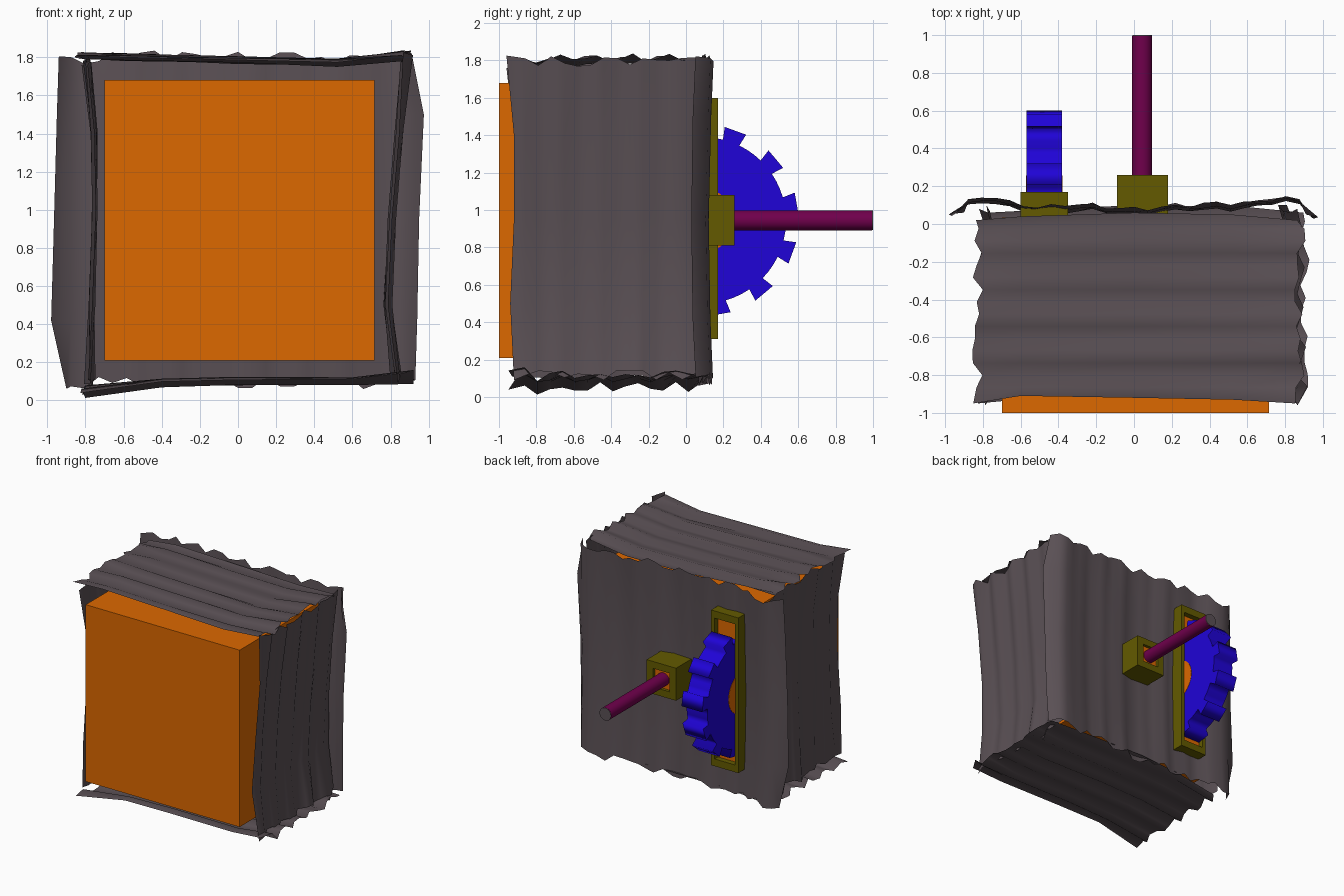
import bpy, bmesh, math, random
from mathutils import Matrix, Vector

if "Cube" in bpy.data.objects:
    bpy.data.objects.remove(bpy.data.objects["Cube"])

random.seed(7)


def mat(name, rgb):
    m = bpy.data.materials.new(name)
    m.diffuse_color = (*rgb, 1)
    m.use_nodes = True
    m.node_tree.nodes["Principled BSDF"].inputs["Base Color"].default_value = m.diffuse_color
    return m


ORANGE = mat("orange", (0.72, 0.14, 0.0))
GREY = mat("warm grey", (0.102, 0.080, 0.090))
BLUE = mat("blue", (0.014, 0.001, 0.68))
OLIVE = mat("olive", (0.125, 0.102, 0.0))
PLUM = mat("plum", (0.16, 0.0, 0.072))


def finish(name, bm, material, smooth=None):
    me = bpy.data.meshes.new(name)
    bm.to_mesh(me)
    bm.free()
    ob = bpy.data.objects.new(name, me)
    bpy.context.collection.objects.link(ob)
    me.materials.append(material)
    if smooth:
        bpy.ops.object.select_all(action='DESELECT')
        ob.select_set(True)
        bpy.context.view_layer.objects.active = ob
        bpy.ops.object.shade_smooth_by_angle(angle=math.radians(smooth))
    return ob


def box(name, lo, hi, material):
    bm = bmesh.new()
    bmesh.ops.create_cube(bm, size=1)
    for v in bm.verts:
        v.co = [l + (c + 0.5) * (h - l) for c, l, h in zip(v.co, lo, hi)]
    return finish(name, bm, material)


def lerp(points, t):
    for (a, va), (b, vb) in zip(points, points[1:]):
        if t <= b:
            return va + (vb - va) * max(0, t - a) / (b - a)
    return points[-1][1]


# Rough pleated sheet: pleat lines step along u, run along v, rise by offset
def sheet(name, place, u0, u1, count, stations, wave, profile, rag, bulge):
    bm = bmesh.new()
    rows = []
    last = len(stations) - 1
    for i in range(count):
        u = u0 + (u1 - u0) * i / (count - 1)
        rise = wave * math.sin(i * 2.1) * random.uniform(0.5, 1) + lerp(profile, u)
        row = []
        for j, (v, base) in enumerate(stations):
            end = j in (0, last)
            vv = v + (random.uniform(-rag, rag) if end else 0)
            off = base + rise + random.uniform(-1, 1) * wave * (0.7 if end else 0.25)
            edge = i in (0, count - 1)
            uu = u + (bulge[j][i > 0] if edge else 0)
            row.append(bm.verts.new(place(uu, vv, off)))
        rows.append(row)
    for a, b in zip(rows, rows[1:]):
        for j in range(last):
            bm.faces.new((a[j], a[j + 1], b[j + 1], b[j]))
    # Turn the sheet outward from the body
    bmesh.ops.recalc_face_normals(bm, faces=bm.faces)
    core = Vector((0, -0.45, 0.93))
    if sum(f.normal.dot(f.calc_center_median() - core) for f in bm.faces) < 0:
        bmesh.ops.reverse_faces(bm, faces=bm.faces)
    return finish(name, bm, GREY, 80)


# Square frame open to the back, with a floor inside
def frame(name, lo, hi, wall_x, wall_z, floor):
    bm = bmesh.new()
    y0, y1 = lo[1], hi[1]

    def ring(y, ix, iz):
        a, b, c, d = lo[0] + ix, hi[0] - ix, lo[2] + iz, hi[2] - iz
        return [bm.verts.new((x, y, z)) for x, z in ((a, c), (b, c), (b, d), (a, d))]
    loops = [ring(y0, 0, 0), ring(y1, 0, 0), ring(y1, wall_x, wall_z), ring(y0, wall_x, wall_z)]
    for a, b in zip(loops, loops[1:] + loops[:1]):
        for k in range(4):
            n = (k + 1) % 4
            bm.faces.new((a[k], a[n], b[n], b[k]))
    bmesh.ops.recalc_face_normals(bm, faces=bm.faces)
    finish(name, bm, OLIVE)
    box(name + "_floor", (lo[0] + wall_x, y0, lo[2] + wall_z),
        (hi[0] - wall_x, floor, hi[2] - wall_z), ORANGE)


def cylinder(name, radius, length, centre, axis, material):
    bm = bmesh.new()
    bmesh.ops.create_cone(bm, cap_ends=True, segments=32, radius1=radius, radius2=radius, depth=length)
    turn = Matrix.Rotation(math.pi / 2, 4, 'Y') if axis == 'x' else Matrix.Rotation(-math.pi / 2, 4, 'X')
    bm.transform(Matrix.Translation(centre) @ turn)
    return finish(name, bm, material, 40)


# Main body
box("body", (-0.70, -1.0, 0.21), (0.715, 0.035, 1.68), ORANGE)

# Wrapping sheets
FLAT = [(-0.95, 0), (0.06, 0)]
DIP = [(-0.95, 0.01), (-0.7, -0.012), (-0.2, -0.008), (0.06, 0.01)]
END = [(-0.02, -0.02), (0.02, 0.0), (0.01, 0.02), (0.0, 0.01), (-0.02, -0.02)]
SIDE = [(0.01, 0.05), (-0.01, 0.05), (0.01, 0.02), (0.01, 0.01), (-0.03, 0.03)]
sheet("top_sheet", lambda u, v, o: (v, u, o), -0.93, 0.04, 16,
      [(-0.83, 1.805), (-0.6, 1.805), (0, 1.785), (0.52, 1.775), (0.88, 1.81)], 0.027, FLAT, 0.03, END)
sheet("bottom_sheet", lambda u, v, o: (v, u, o), -0.93, 0.08, 16,
      [(-0.80, 0.05), (-0.4, 0.095), (0, 0.105), (0.6, 0.105), (0.90, 0.12)], 0.027, DIP, 0.03, END)
sheet("left_sheet", lambda u, v, o: (o, u, v), -0.93, 0.05, 15,
      [(0.09, -0.775), (0.5, -0.765), (1.0, -0.75), (1.4, -0.755), (1.77, -0.79)], 0.024, FLAT, 0.03, SIDE)
sheet("right_sheet", lambda u, v, o: (o, u, v), -0.93, 0.05, 15,
      [(0.12, 0.83), (0.5, 0.785), (0.95, 0.81), (1.4, 0.845), (1.80, 0.88)], 0.026, FLAT, 0.03, SIDE)
CURL = [(-0.95, 0.055), (-0.88, 0.11), (-0.78, 0.135), (-0.66, 0.10), (-0.5, 0.075), (-0.2, 0.085),
        (0, 0.06), (0.2, 0.085), (0.5, 0.09), (0.68, 0.11), (0.8, 0.135), (0.9, 0.105), (0.95, 0.05)]
sheet("back_sheet", lambda u, v, o: (u, o, v), -0.95, 0.95, 27,
      [(0.09, 0.012), (0.42, -0.002), (0.95, -0.014), (1.5, -0.002), (1.80, 0.016)], 0.013, CURL, 0.035,
      [(0.05, -0.02), (-0.03, -0.01), (-0.015, 0.0), (0.0, 0.025), (0.01, -0.04)])

# Back frames
frame("wheel_frame", (-0.60, 0.03, 0.31), (-0.35, 0.17, 1.60), 0.032, 0.06, 0.125)
frame("rod_frame", (-0.09, 0.03, 0.81), (0.18, 0.26, 1.08), 0.058, 0.058, 0.235)

# Toothed wheel, twelve teeth, smooth rim and flat sides
CY, CZ, N = 0.09, 0.945, 12
outline = []
for k in range(N):
    for deg, r in ((-6, 0.445), (-6.8, 0.513), (6.8, 0.513), (6, 0.445), (12, 0.445), (18, 0.445)):
        a = math.radians(10 + k * 360 / N + deg)
        outline.append((CY + r * math.cos(a), CZ + r * math.sin(a)))
bm = bmesh.new()
face = bm.faces.new([bm.verts.new((-0.57, y, z)) for y, z in outline])
side = bmesh.ops.extrude_face_region(bm, geom=[face])
for v in side["geom"]:
    if isinstance(v, bmesh.types.BMVert):
        v.co.x = -0.38
bmesh.ops.recalc_face_normals(bm, faces=bm.faces)
bm.normal_update()
for f in bm.faces:
    f.smooth = abs(f.normal.x) < 0.5
finish("toothed_wheel", bm, BLUE)
cylinder("wheel_axle", 0.172, 0.194, (-0.475, 0.085, CZ), 'x', ORANGE)

# Rod with grey tip
cylinder("rod", 0.053, 0.915, (0.043, 0.5375, 0.945), 'y', PLUM)
cylinder("rod_tip", 0.052, 0.008, (0.043, 0.996, 0.945), 'y', GREY)
